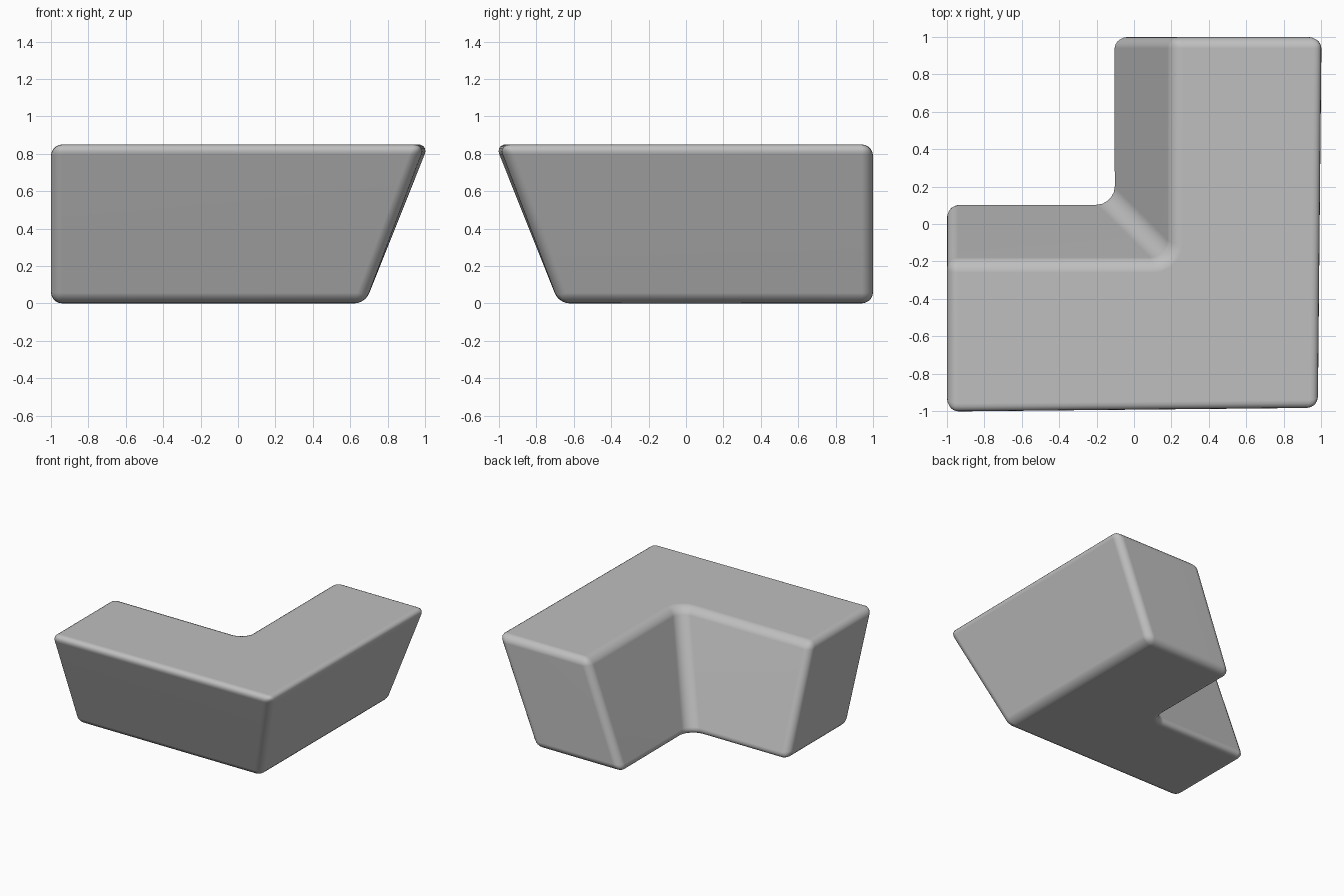
import bpy, bmesh

cube = bpy.data.objects.get("Cube")
if cube:
    bpy.data.objects.remove(cube)

HEIGHT = 0.85

# Plain grey finish
grey = bpy.data.materials.new("plain_grey")
grey.use_nodes = True
colour = (0.52, 0.52, 0.52, 1)
grey.diffuse_color = colour
grey.node_tree.nodes["Principled BSDF"].inputs["Base Color"].default_value = colour


def l_outline(outer, inner, corner):
    """L footprint, mirrored about the diagonal through its corner."""
    return [(-1, -outer), (corner, -corner), (outer, 1),
            (-inner, 1), (-inner, inner), (-1, inner)]


# Leaning L-shaped block: the section shears outwards towards the top
bm = bmesh.new()
low = [bm.verts.new((x, y, 0)) for x, y in l_outline(0.68, 0.12, 0.68)]
high = [bm.verts.new((x, y, HEIGHT)) for x, y in l_outline(1.02, -0.2, 1.0)]
bm.faces.new(list(reversed(low)))
bm.faces.new(high)
for i in range(len(low)):
    j = (i + 1) % len(low)
    bm.faces.new((low[i], low[j], high[j], high[i]))

# Wide fillet in the inside corner
inside = bm.edges.get((low[4], high[4]))
bmesh.ops.bevel(bm, geom=[inside], offset=0.09, segments=5,
                profile=0.5, affect='EDGES')
bmesh.ops.recalc_face_normals(bm, faces=bm.faces)

mesh = bpy.data.meshes.new("corner_block")
bm.to_mesh(mesh)
bm.free()
mesh.materials.append(grey)
block = bpy.data.objects.new("corner_block", mesh)
bpy.context.collection.objects.link(block)

# Soft rounded edges
bevel = block.modifiers.new("soft_edges", 'BEVEL')
bevel.width = 0.06
bevel.segments = 5
bevel.limit_method = 'ANGLE'
bevel.angle_limit = 0.6

for p in mesh.polygons:
    p.use_smooth = True
normals = block.modifiers.new("even_shading", 'WEIGHTED_NORMAL')
normals.keep_sharp = True
